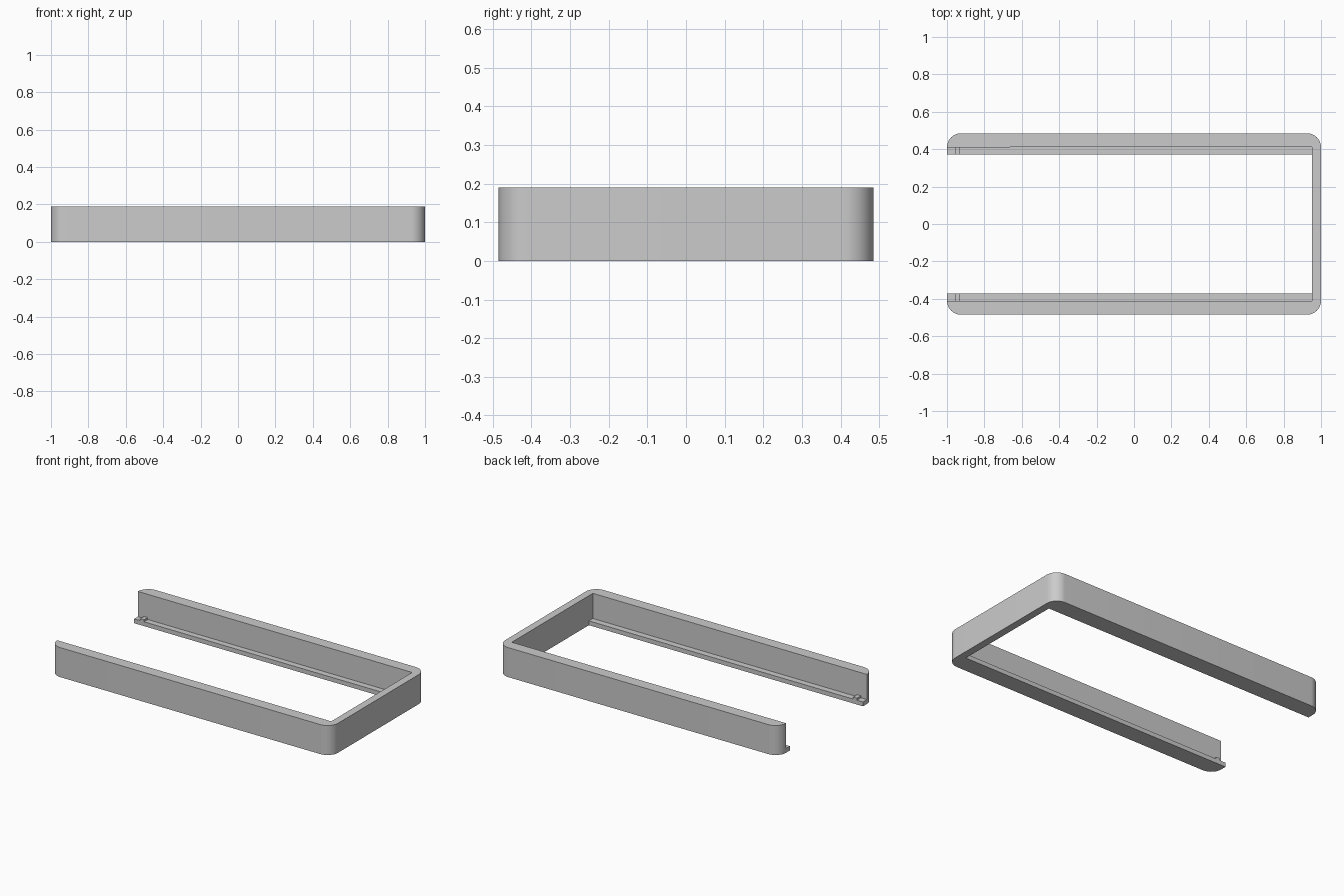
import bpy, bmesh, math

cube = bpy.data.objects.get("Cube")
if cube:
    bpy.data.objects.remove(cube, do_unlink=True)

HALF_X, HALF_Y, HEIGHT = 1.0, 0.485, 0.19
RADIUS = 0.075
WALL_Y, END_X = 0.412, 0.952      # inner faces of the frame
RAIL_Y, RAIL_TOP = 0.372, 0.028   # inner edge and height of the ledges

grey = bpy.data.materials.new("light grey")
grey.use_nodes = True
grey.diffuse_color = (0.6, 0.6, 0.6, 1)
grey.node_tree.nodes["Principled BSDF"].inputs["Base Color"].default_value = (0.6, 0.6, 0.6, 1)


def prism(name, outline, axis, start, depth):
    """Extrude a closed outline along z or x."""
    bm = bmesh.new()
    place = (lambda a, b: (a, b, start)) if axis == "z" else (lambda a, b: (start, a, b))
    face = bm.faces.new([bm.verts.new(place(a, b)) for a, b in outline])
    new = bmesh.ops.extrude_face_region(bm, geom=[face])["geom"]
    move = (0, 0, depth) if axis == "z" else (depth, 0, 0)
    bmesh.ops.translate(bm, vec=move, verts=[v for v in new if isinstance(v, bmesh.types.BMVert)])
    bmesh.ops.recalc_face_normals(bm, faces=bm.faces)
    mesh = bpy.data.meshes.new(name)
    bm.to_mesh(mesh)
    bm.free()
    mesh.materials.append(grey)
    obj = bpy.data.objects.new(name, mesh)
    bpy.context.collection.objects.link(obj)
    return obj


def corner(sx, sy, first):
    """Quarter-circle outer corner, counter-clockwise from the first angle."""
    cx, cy = sx * (HALF_X - RADIUS), sy * (HALF_Y - RADIUS)
    angles = [math.radians(first + 90 * i / 12) for i in range(13)]
    return [(cx + RADIUS * math.cos(a), cy + RADIUS * math.sin(a)) for a in angles]


# U-shaped frame, open on one end
outline = (corner(-1, -1, 180) + corner(1, -1, 270) + corner(1, 1, 0) + corner(-1, 1, 90)
           + [(-HALF_X, WALL_Y), (END_X, WALL_Y), (END_X, -WALL_Y), (-HALF_X, -WALL_Y)])
# skip points that coincide with the arc ends
outline = [p for i, p in enumerate(outline) if math.dist(p, outline[i - 1]) > 0.003]
frame = prism("u_frame", outline, "z", 0, HEIGHT)
bpy.context.view_layer.objects.active = frame
frame.select_set(True)
bpy.ops.object.shade_smooth_by_angle(angle=math.radians(30))

# Inner ledges with a small stop ridge near the open end
for side, label in ((1, "back"), (-1, "front")):
    strip = [(side * RAIL_Y, 0), (side * WALL_Y, 0), (side * WALL_Y, RAIL_TOP), (side * RAIL_Y, RAIL_TOP)]
    prism(label + "_ledge", strip, "x", -HALF_X, HALF_X + END_X)
    ridge = [(y, RAIL_TOP + (0.013 if z else 0)) for y, z in strip]
    prism(label + "_stop_ridge", ridge, "x", -0.957, 0.027)
